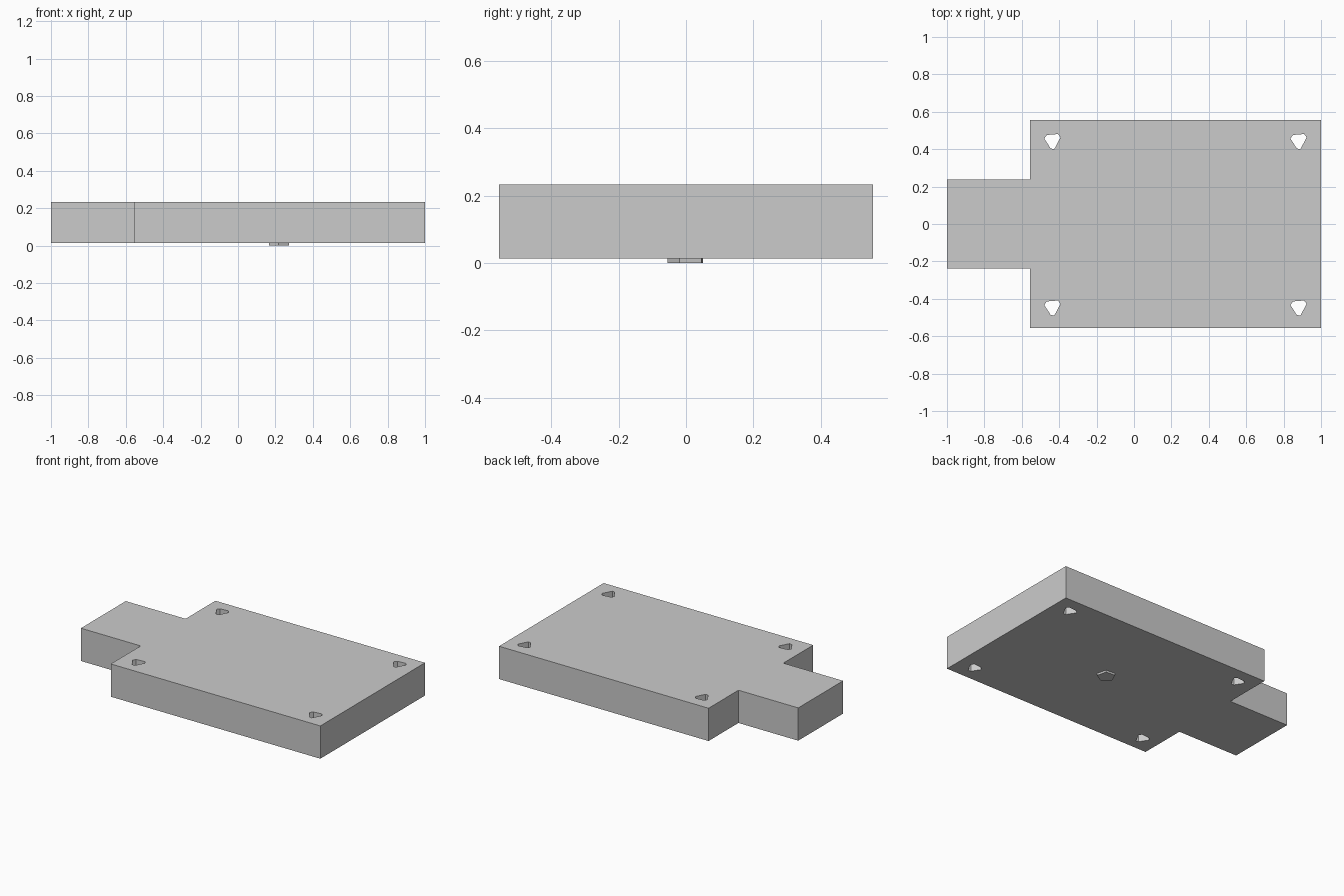
import bpy, bmesh, math

if "Cube" in bpy.data.objects:
    bpy.data.objects.remove(bpy.data.objects["Cube"], do_unlink=True)

grey = bpy.data.materials.new("light_grey")
grey.use_nodes = True
colour = (0.6, 0.6, 0.6, 1)
grey.diffuse_color = colour
grey.node_tree.nodes["Principled BSDF"].inputs["Base Color"].default_value = colour


def prism(name, outline, z0, z1):
    """Extrude a counter-clockwise outline between two heights."""
    bm = bmesh.new()
    face = bm.faces.new([bm.verts.new((x, y, z0)) for x, y in outline])
    grown = bmesh.ops.extrude_face_region(bm, geom=[face], use_keep_orig=True)
    tops = [v for v in grown["geom"] if isinstance(v, bmesh.types.BMVert)]
    bmesh.ops.translate(bm, verts=tops, vec=(0, 0, z1 - z0))
    bmesh.ops.recalc_face_normals(bm, faces=bm.faces)
    mesh = bpy.data.meshes.new(name)
    bm.to_mesh(mesh)
    bm.free()
    mesh.materials.append(grey)
    obj = bpy.data.objects.new(name, mesh)
    bpy.context.scene.collection.objects.link(obj)
    return obj


BOTTOM, TOP = 0.013, 0.233

# Slab with a narrower tongue on one end
half = [(-1, -0.238), (-0.556, -0.238), (-0.556, -0.555), (1, -0.555)]
slab = prism("slab", half + [(x, -y) for x, y in reversed(half)], BOTTOM, TOP)

# Four three-cornered holes with clipped tips, through the slab
hole = [(-0.043, 0.017), (-0.008, -0.037), (0.011, -0.039),
        (0.044, 0.023), (0.031, 0.041), (-0.029, 0.036)]
for cx in (-0.437, 0.879):
    for cy in (0.44, -0.45):
        cutter = prism("hole_cutter", [(cx + x, cy + y) for x, y in hole],
                       BOTTOM - 0.1, TOP + 0.1)
        cut = slab.modifiers.new("hole", 'BOOLEAN')
        cut.operation = 'DIFFERENCE'
        cut.solver = 'EXACT'
        cut.object = cutter
        bpy.context.view_layer.objects.active = slab
        bpy.ops.object.modifier_apply(modifier=cut.name)
        bpy.data.objects.remove(cutter, do_unlink=True)

# Small five-sided stud underneath
angles = [math.radians(50 + 72 * i) for i in range(5)]
prism("bottom_stud", [(0.22 + 0.057 * math.cos(a), 0.002 + 0.057 * math.sin(a))
                      for a in angles], 0, BOTTOM)
